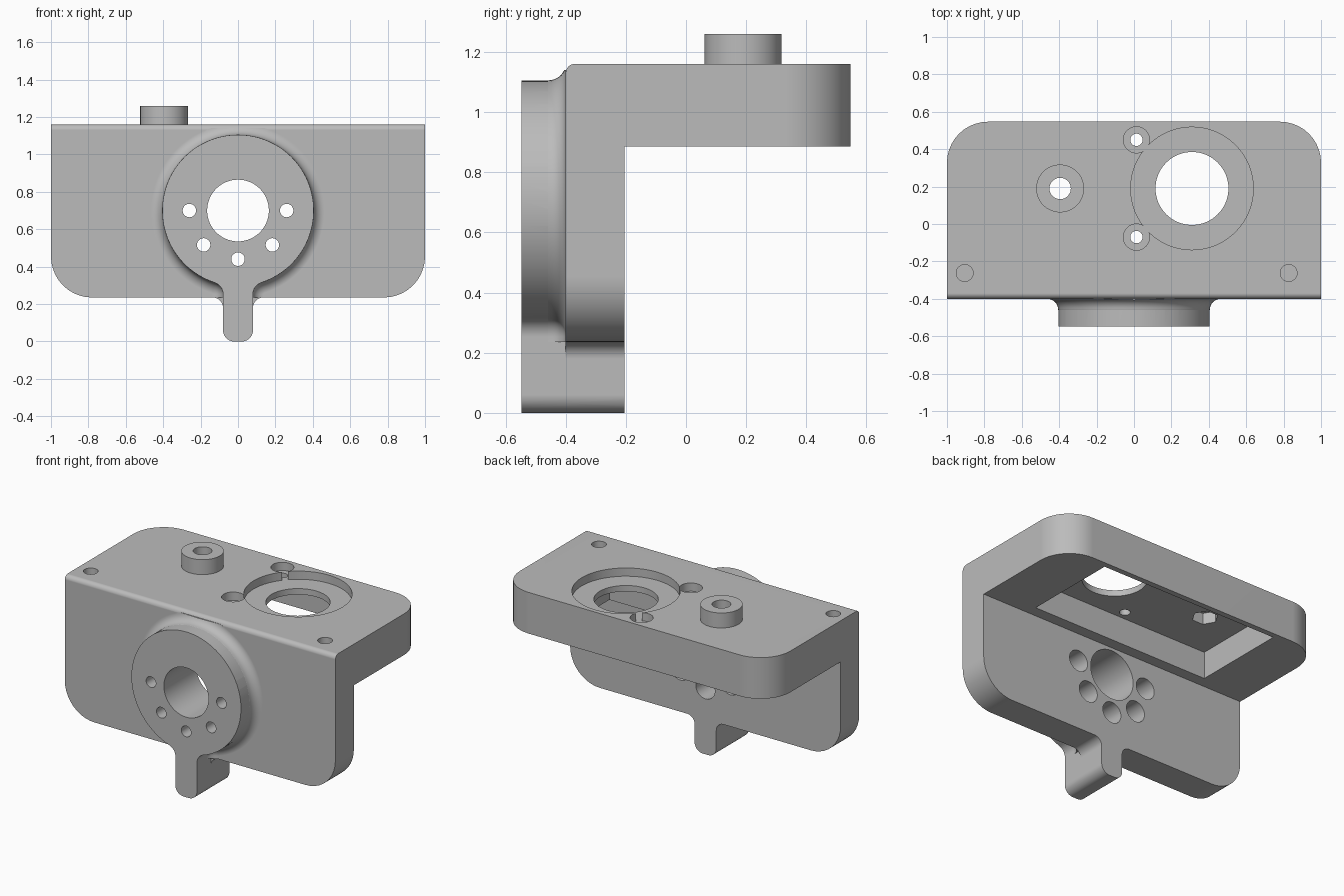
import bpy, bmesh
from math import sin, cos, pi, sqrt, atan2, radians
from mathutils import Vector

if "Cube" in bpy.data.objects:
    bpy.data.objects.remove(bpy.data.objects["Cube"], do_unlink=True)

grey = bpy.data.materials.new("plain grey")
grey.use_nodes = True
GREY = (0.5, 0.5, 0.5, 1)
grey.diffuse_color = GREY
grey.node_tree.nodes["Principled BSDF"].inputs["Base Color"].default_value = GREY

# Map outline coordinates and depth to space: the letter is the extrusion axis
PLACE = {"x": lambda u, v, w: (w, u, v),
         "y": lambda u, v, w: (u, w, v),
         "z": lambda u, v, w: (u, v, w)}


def loft(name, rings, axis):
    """Closed solid through (outline, depth) rings with equal point counts."""
    bm = bmesh.new()
    loops = [[bm.verts.new(PLACE[axis](u, v, w)) for u, v in outline]
             for outline, w in rings]
    for a, b in zip(loops, loops[1:]):
        for i in range(len(a)):
            j = (i + 1) % len(a)
            bm.faces.new((a[i], a[j], b[j], b[i]))
    bm.faces.new(loops[0])
    bm.faces.new(loops[-1])
    bmesh.ops.recalc_face_normals(bm, faces=bm.faces)
    mesh = bpy.data.meshes.new(name)
    bm.to_mesh(mesh)
    bm.free()
    mesh.materials.append(grey)
    obj = bpy.data.objects.new(name, mesh)
    bpy.context.collection.objects.link(obj)
    return obj


def prism(name, outline, axis, start, end):
    return loft(name, [(outline, start), (outline, end)], axis)


def disc(name, u, v, radius, axis, start, end, sides=64):
    ring = [(u + radius * cos(2 * pi * i / sides), v + radius * sin(2 * pi * i / sides))
            for i in range(sides)]
    return prism(name, ring, axis, start, end)


def arc(cx, cy, radius, a0, a1, steps):
    return [(cx + radius * cos(a0 + (a1 - a0) * i / steps),
             cy + radius * sin(a0 + (a1 - a0) * i / steps)) for i in range(steps + 1)]


def rounded(corners, steps=10):
    """Outline from (u, v, radius) right-angle corners."""
    out = []
    for i, (u, v, r) in enumerate(corners):
        p = Vector((u, v))
        if not r:
            out.append((u, v))
            continue
        d0 = (Vector(corners[i - 1][:2]) - p).normalized() * r
        d1 = (Vector(corners[(i + 1) % len(corners)][:2]) - p).normalized() * r
        for k in range(steps + 1):
            t = pi / 2 * k / steps
            out.append(tuple(p + d0 * (1 - sin(t)) + d1 * (1 - cos(t))))
    return out


def combine(target, tool, operation):
    mod = target.modifiers.new("join", "BOOLEAN")
    mod.operation, mod.solver, mod.object = operation, "EXACT", tool
    bpy.context.view_layer.objects.active = target
    bpy.ops.object.modifier_apply(modifier=mod.name)
    bpy.data.objects.remove(tool, do_unlink=True)


# Key sizes
TOP, UNDER, PLATE_BASE = 1.16, 0.885, 0.235
FRONT, WALL_BACK, BACK, BOSS_FRONT = -0.4, -0.205, 0.547, -0.547
BOSS_Z, BOSS_R, TAB, TAB_R, BLEND, FLARE = 0.70, 0.405, 0.08, 0.06, 0.065, 0.058

# L-shaped bracket: side profile trimmed by the plan and front silhouettes
body = prism("bracket", rounded([
    (FRONT, -0.1, 0), (FRONT, TOP, 0.03), (BACK, TOP, 0), (BACK, UNDER, 0),
    (WALL_BACK, UNDER, 0), (WALL_BACK, -0.1, 0)]), "x", -1.2, 1.2)
plan = prism("plan_trim", rounded([
    (-1, -0.9, 0), (1, -0.9, 0), (1, BACK, 0.22), (-1, BACK, 0.22)]), "z", -0.3, 1.5)
combine(body, plan, "INTERSECT")
half = [(TAB, 0, TAB_R), (TAB, PLATE_BASE, 0.055), (1, PLATE_BASE, 0.22), (1, 1.4, 0)]
mirrored = [(-u, v, r) for u, v, r in reversed(half)]
combine(body, prism("front_trim", rounded(half + mirrored), "y", -1, 1), "INTERSECT")


def boss_outline(grow):
    """Round boss blended into the tab, widened by grow."""
    cx = TAB + BLEND
    cz = BOSS_Z - sqrt((BOSS_R + BLEND) ** 2 - cx ** 2)
    a = atan2(cz - BOSS_Z, cx)
    r = TAB_R + grow
    side = arc(TAB - TAB_R, TAB_R, r, -pi / 2, 0, 10)
    side += arc(cx, cz, BLEND - grow, pi, a + pi, 8)
    side += arc(0, BOSS_Z, BOSS_R + grow, a, pi / 2, 40)
    return side + [(-u, v) for u, v in reversed(side[:-1])]


# Curved flare where the boss meets the plate
rings = [(boss_outline(-0.01), FRONT - FLARE - 0.02)]
for k in range(9):
    t = pi / 2 * k / 8
    rings.append((boss_outline(FLARE * (1 - cos(t)) + 0.0005), FRONT - FLARE * (1 - sin(t))))
rings.append((boss_outline(FLARE), FRONT + 0.04))
flare = loft("boss_flare", rings, "y")
combine(flare, prism("flare_trim", [(-1, PLATE_BASE + 0.001), (1, PLATE_BASE + 0.001),
                                    (1, 1.14), (-1, 1.14)], "y", -1, 1), "INTERSECT")
combine(body, flare, "UNION")
combine(body, prism("boss", boss_outline(0), "y", BOSS_FRONT, -0.3), "UNION")

# Raised post on the top
POST = (-0.395, 0.19)
combine(body, disc("post", *POST, 0.128, "z", 1.12, 1.26), "UNION")

# Pocket under the top plate
combine(body, prism("pocket", [(-0.657, -0.13), (0.657, -0.13), (0.657, 0.51), (-0.657, 0.51)],
                    "z", 0.8, 1.065), "DIFFERENCE")

# Top holes: post bore, hex nut seat, lens seat and opening
cuts = [disc("post_bore", *POST, 0.057, "z", 1, 1.4),
        disc("nut_seat", *POST, 0.08, "z", 1, 1.14, 6),
        disc("round_seat", 0.31, 0.19, 0.328, "z", 1.105, 1.3),
        disc("round_opening", 0.31, 0.19, 0.195, "z", 1, 1.3)]
for y in (0.45, -0.07):
    cuts.append(disc("screw_seat", 0.013, y, 0.07, "z", 1.105, 1.3, 48))
    cuts.append(disc("screw_hole", 0.013, y, 0.033, "z", 1, 1.3, 32))
for x in (-0.905, 0.827):
    cuts.append(disc("blind_hole", x, -0.262, 0.045, "z", 1.06, 1.3, 32))

# Boss holes: central bore and a half ring of counterbored screw holes
cuts.append(disc("boss_bore", 0, BOSS_Z, 0.165, "y", -0.8, -0.1))
for k in range(5):
    a = pi + k * pi / 4
    u, v = 0.26 * cos(a), BOSS_Z + 0.26 * sin(a)
    cuts.append(disc("boss_hole", u, v, 0.036, "y", -0.8, -0.1, 32))
    cuts.append(disc("boss_counterbore", u, v, 0.07, "y", -0.46, -0.1, 48))
for cut in cuts:
    combine(body, cut, "DIFFERENCE")

# Smooth curved faces, keep edges crisp and flats flat
bpy.ops.object.select_all(action="DESELECT")
body.select_set(True)
bpy.context.view_layer.objects.active = body
bpy.ops.object.shade_smooth_by_angle(angle=radians(25))
normals = body.modifiers.new("flat normals", "WEIGHTED_NORMAL")
normals.keep_sharp = True
